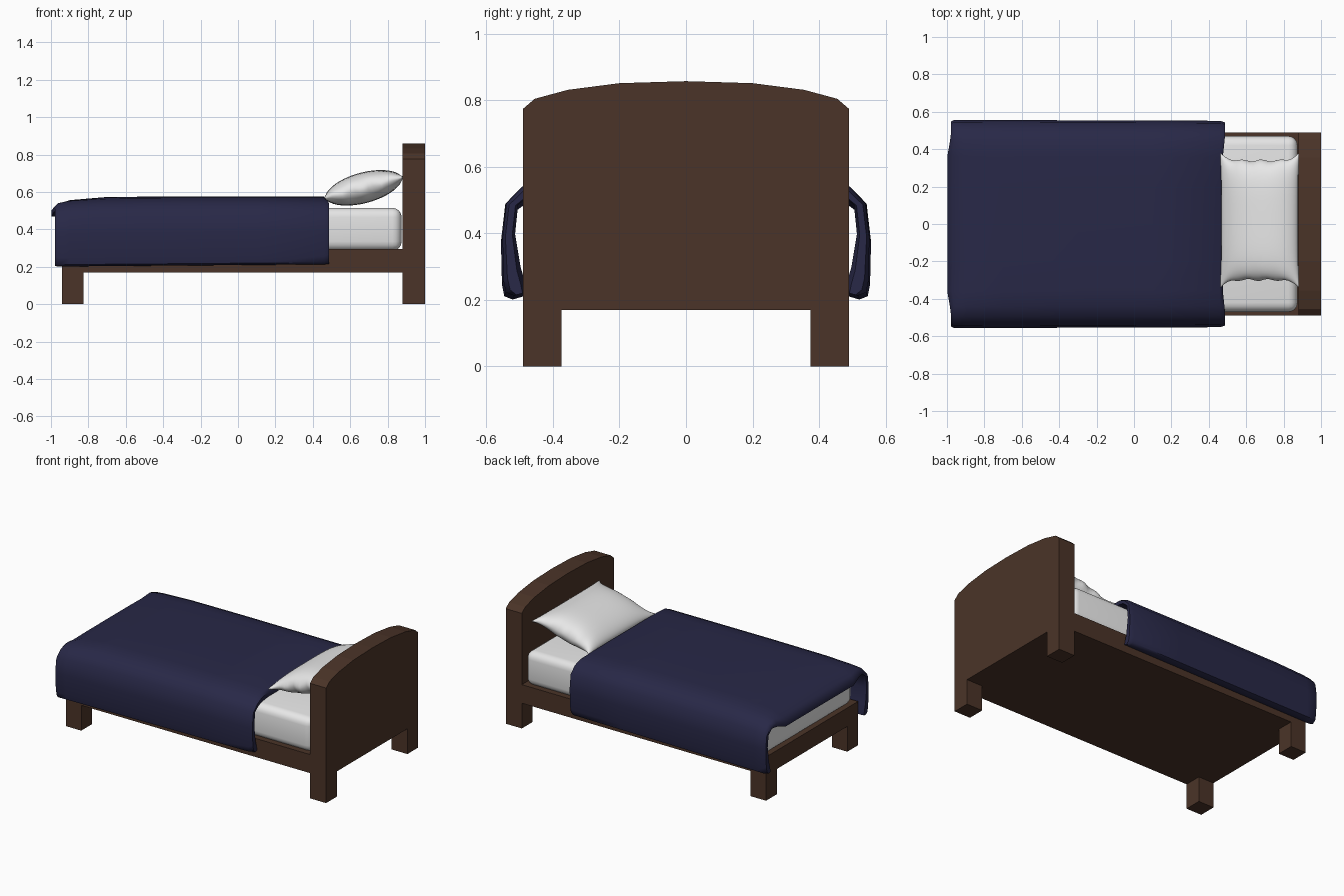
import bpy, bmesh, math
from mathutils import Matrix, Vector

if "Cube" in bpy.data.objects:
    bpy.data.objects.remove(bpy.data.objects["Cube"])


def material(name, rgb):
    m = bpy.data.materials.new(name)
    m.diffuse_color = (*rgb, 1)
    m.use_nodes = True
    m.node_tree.nodes["Principled BSDF"].inputs["Base Color"].default_value = m.diffuse_color
    return m


WOOD = material("dark wood", (0.070, 0.034, 0.021))
LINEN = material("white linen", (0.80, 0.80, 0.80))
NAVY = material("navy blanket", (0.021, 0.021, 0.063))


def make(name, bm, mat, smooth=None):
    bmesh.ops.recalc_face_normals(bm, faces=bm.faces[:])
    me = bpy.data.meshes.new(name)
    bm.to_mesh(me)
    bm.free()
    me.materials.append(mat)
    ob = bpy.data.objects.new(name, me)
    bpy.context.collection.objects.link(ob)
    if smooth:
        bpy.ops.object.select_all(action='DESELECT')
        ob.select_set(True)
        bpy.context.view_layer.objects.active = ob
        bpy.ops.object.shade_smooth_by_angle(angle=math.radians(smooth))
    return ob


def box(name, lo, hi, mat, bevel=0, smooth=None):
    bm = bmesh.new()
    bmesh.ops.create_cube(bm, size=1)
    for v in bm.verts:
        v.co = Vector([(a + b) / 2 + c * (b - a) for a, b, c in zip(lo, hi, v.co)])
    if bevel:
        bmesh.ops.bevel(bm, geom=bm.edges[:], offset=bevel, segments=4,
                        profile=0.5, affect='EDGES')
    return make(name, bm, mat, smooth)


# Base frame and legs
box("bed_frame", (-0.94, -0.49, 0.17), (0.885, 0.49, 0.295), WOOD)
for end, x0, x1 in (("foot", -0.94, -0.825), ("head", 0.88, 1.0)):
    for side, y0, y1 in (("front", -0.49, -0.375), ("back", 0.375, 0.49)):
        box(f"{end}_leg_{side}", (x0, y0, 0), (x1, y1, 0.17), WOOD)

# Arched headboard
half = [(0.49, 0.17), (0.49, 0.775), (0.455, 0.805), (0.355, 0.832), (0.2, 0.852)]
outline = half + [(0, 0.858)] + [(-y, z) for y, z in reversed(half)]
bm = bmesh.new()
face = bm.faces.new([bm.verts.new((0.88, y, z)) for y, z in outline])
ext = bmesh.ops.extrude_face_region(bm, geom=[face])
for v in ext["geom"]:
    if isinstance(v, bmesh.types.BMVert):
        v.co.x = 1.0
make("headboard", bm, WOOD)

# Mattress
box("mattress", (-0.92, -0.47, 0.285), (0.875, 0.47, 0.515), LINEN, 0.05, 50)

# Blanket: thick draped cross-section lofted along the bed
outer = [(0, .576), (.2, .576), (.36, .574), (.44, .566), (.495, .540), (.543, .49),
         (.555, .38), (.552, .25), (.545, .215), (.52, .205)]
inner = [(0, .517), (.2, .517), (.36, .517), (.44, .517), (.475, .512), (.508, .485),
         (.517, .39), (.500, .29), (.488, .25), (.487, .215)]


def full(h):
    return [(-y, z) for y, z in reversed(h[1:])] + h


# x, shoulder drop, extra middle drop, edge pinch, middle x shift
stations = [(-.978, .026, .036, .45, -.02), (-.96, .018, .03, 0, -.012),
            (-.90, .012, .008, 0, 0), (-.70, .003, 0, 0, 0), (-.3, 0, 0, 0, 0),
            (.1, 0, 0, 0, 0), (.462, 0, 0, 0, -.004), (.487, .004, 0, .45, -.012)]
bm = bmesh.new()
rings = []
for x, drop, mid, pinch, shift in stations:
    pair = []
    for (oy, oz), (iy, iz) in zip(full(outer), full(inner)):
        cy, cz = (oy + iy) / 2, (oz + iz) / 2
        row = []
        for y, z in ((oy, oz), (iy, iz)):
            y, z = y + (cy - y) * pinch, z + (cz - z) * pinch
            top = min(1, max(0, (z - 0.4) / 0.1))
            centre = min(1, max(0, (0.47 - abs(y)) / 0.1))
            z -= top * (drop + mid * centre)
            z += (1 - top) * 0.008 * (x + 0.5)
            y *= 1 - 0.006 * (x + 0.5)
            row.append(bm.verts.new((x + shift * centre, y, z)))
        pair.append(row)
    rings.append([p[0] for p in pair] + [p[1] for p in reversed(pair)])
n = len(rings[0])
for a, b in zip(rings, rings[1:]):
    for i in range(n):
        j = (i + 1) % n
        bm.faces.new((a[i], a[j], b[j], b[i]))
for r in (rings[0], rings[-1]):
    for i in range(n // 2 - 1):
        bm.faces.new((r[i], r[i + 1], r[n - 2 - i], r[n - 1 - i]))
make("blanket", bm, NAVY, 50)

# Pillow: two puffed sheets joined at a pinched, ruffled seam
N = 28
bm = bmesh.new()
tilt = Matrix.Translation((0.672, 0.02, 0.622)) @ Matrix.Rotation(math.radians(-15), 4, 'Y')
for s in (1, -1):
    grid = []
    for i in range(N + 1):
        u = math.sin(math.pi / 2 * (2 * i / N - 1))
        row = []
        for j in range(N + 1):
            v = math.sin(math.pi / 2 * (2 * j / N - 1))
            x = 0.222 * u * (1 - 0.05 * (1 - v ** 4))
            y = 0.367 * v * (1 - 0.13 * (1 - u ** 6) * v * v)
            puff = max(0, (1 - u * u) * (1 - v ** 4)) ** 0.55
            ruffle = 0.006 * math.sin(13 * u + v) * abs(v) ** 8 * (1 - u * u)
            co = Vector((x, y + ruffle, s * 0.082 * puff + ruffle))
            row.append(bm.verts.new(tilt @ co))
        grid.append(row)
    for i in range(N):
        for j in range(N):
            bm.faces.new((grid[i][j], grid[i + 1][j], grid[i + 1][j + 1], grid[i][j + 1]))
bmesh.ops.remove_doubles(bm, verts=bm.verts[:], dist=0.0005)
make("pillow", bm, LINEN, 60)
